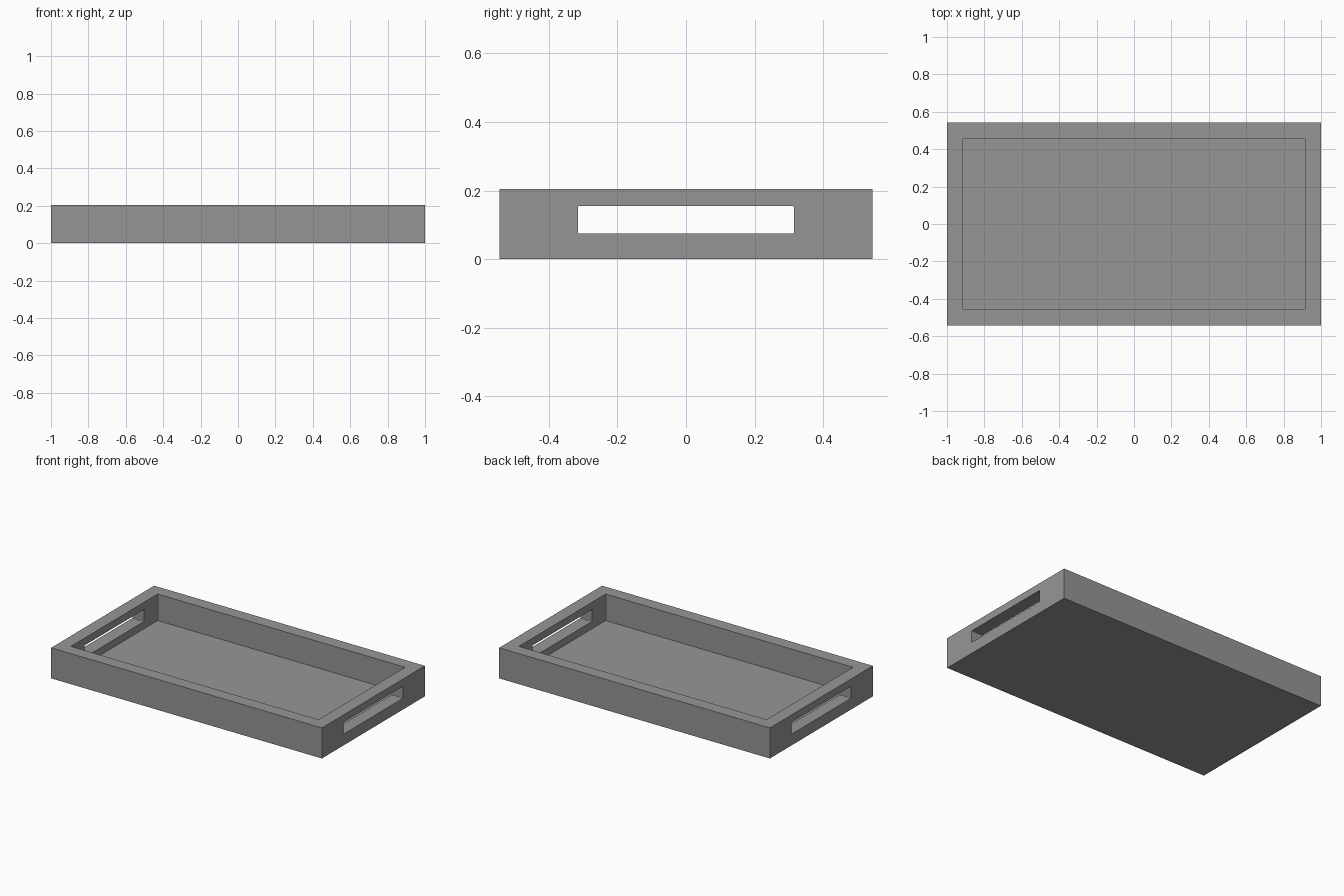
import bpy
import bmesh

LENGTH, WIDTH, HEIGHT = 2.0, 1.086, 0.204
WALL, FLOOR = 0.086, 0.027

old = bpy.data.objects.get("Cube")
if old:
    bpy.data.objects.remove(old, do_unlink=True)

grey = bpy.data.materials.new("plain grey")
grey.use_nodes = True
colour = (0.305, 0.305, 0.305, 1)
grey.diffuse_color = colour
grey.node_tree.nodes["Principled BSDF"].inputs["Base Color"].default_value = colour


def block(name, size, bottom, round_axis=None, radius=0.004):
    """Box centred in plan, with edges along round_axis optionally rounded."""
    bm = bmesh.new()
    bmesh.ops.create_cube(bm, size=1)
    bmesh.ops.scale(bm, vec=size, verts=bm.verts)
    bmesh.ops.translate(bm, vec=(0, 0, bottom + size[2] / 2), verts=bm.verts)
    if round_axis is not None:
        edges = [e for e in bm.edges
                 if abs(e.verts[0].co[round_axis] - e.verts[1].co[round_axis]) > 0.001]
        bmesh.ops.bevel(bm, geom=edges, offset=radius, segments=3,
                        profile=0.5, affect='EDGES')
    mesh = bpy.data.meshes.new(name)
    bm.to_mesh(mesh)
    bm.free()
    mesh.materials.append(grey)
    obj = bpy.data.objects.new(name, mesh)
    bpy.context.collection.objects.link(obj)
    return obj


# Solid tray body
tray = block("tray", (LENGTH, WIDTH, HEIGHT), 0)

# Cutters: the open recess, and one slot through both end walls
cutters = [
    block("recess_cutter", (LENGTH - 2 * WALL, WIDTH - 2 * WALL, HEIGHT), FLOOR, 2),
    block("handle_cutter", (LENGTH + 0.2, 0.63, 0.08), 0.075, 0),
]
for cutter in cutters:
    cutter.hide_render = True
    cutter.hide_set(True)
    cut = tray.modifiers.new(cutter.name, 'BOOLEAN')
    cut.operation = 'DIFFERENCE'
    cut.solver = 'EXACT'
    cut.object = cutter

# Apply the cuts, then remove the cutters
bpy.context.view_layer.objects.active = tray
tray.select_set(True)
for cutter in cutters:
    bpy.ops.object.modifier_apply(modifier=cutter.name)
    bpy.data.objects.remove(cutter, do_unlink=True)
